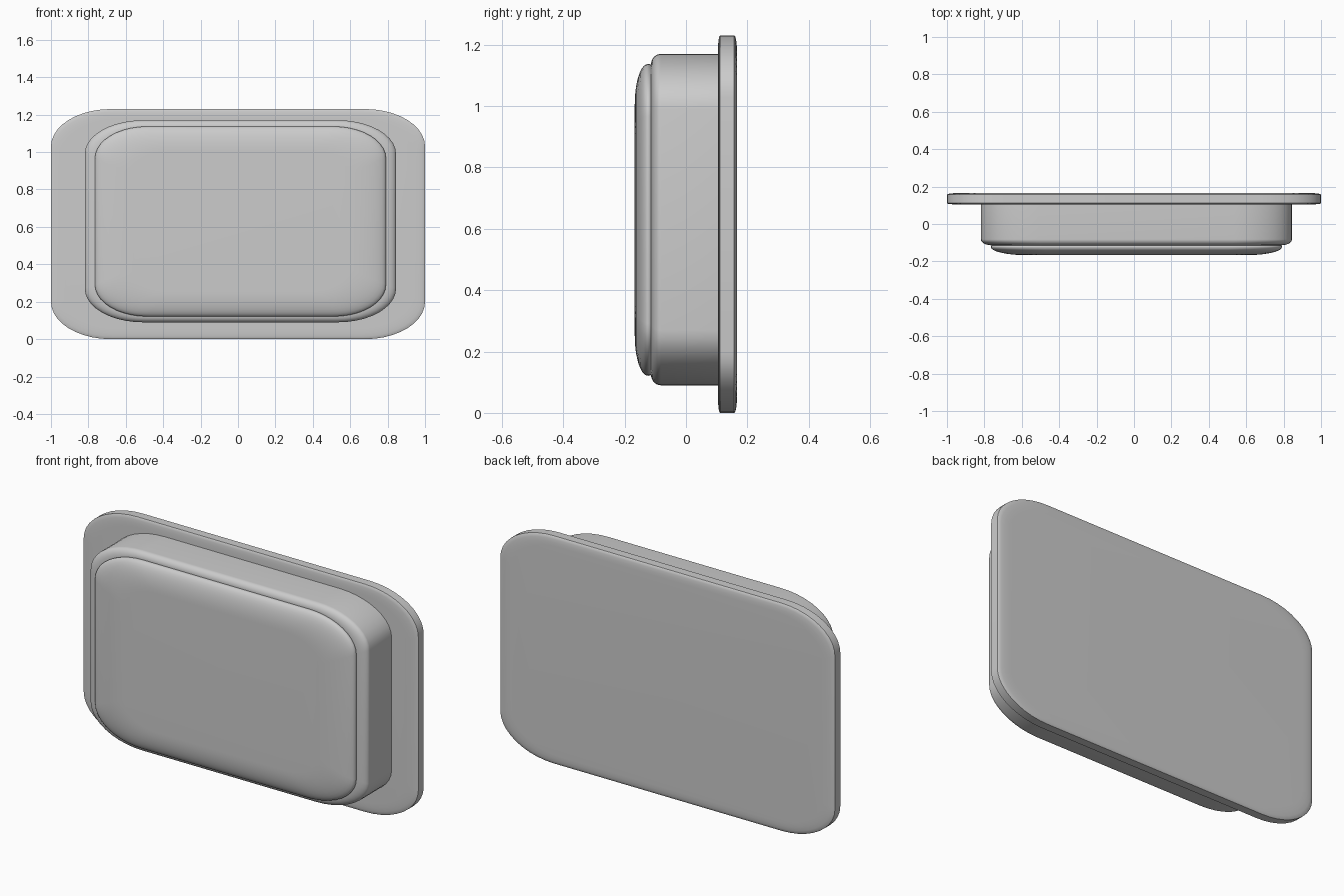
import bpy
import bmesh
import math

cube = bpy.data.objects.get("Cube")
if cube:
    bpy.data.objects.remove(cube, do_unlink=True)

# Single plain grey
grey = bpy.data.materials.new("light grey")
grey.use_nodes = True
grey.diffuse_color = (0.6, 0.6, 0.6, 1)
grey.node_tree.nodes["Principled BSDF"].inputs["Base Color"].default_value = (0.6, 0.6, 0.6, 1)

STEPS = 10  # segments per rounded corner


def outline(center, half, corner):
    """Rectangle with elliptical corners, in the x-z plane."""
    points = []
    for quarter, (sx, sz) in enumerate([(1, 1), (-1, 1), (-1, -1), (1, -1)]):
        for i in range(STEPS + 1):
            a = math.pi / 2 * (quarter + i / STEPS)
            points.append((center[0] + sx * (half[0] - corner[0]) + corner[0] * math.cos(a),
                           center[1] + sz * (half[1] - corner[1]) + corner[1] * math.sin(a)))
    return points


def rounded_slab(name, center, half, corner, profile):
    """Loft rounded outlines along y; profile rows are (y, inset x, inset z)."""
    bm = bmesh.new()
    rings = []
    for y, ix, iz in profile:
        size = (half[0] - ix, half[1] - iz)
        radius = (corner[0] * size[0] / half[0], corner[1] * size[1] / half[1])
        rings.append([bm.verts.new((x, y, z)) for x, z in outline(center, size, radius)])
    for a, b in zip(rings, rings[1:]):
        for i in range(len(a)):
            j = (i + 1) % len(a)
            bm.faces.new((a[i], a[j], b[j], b[i]))
    bm.faces.new(rings[0])
    bm.faces.new(rings[-1])
    bmesh.ops.recalc_face_normals(bm, faces=bm.faces)
    mesh = bpy.data.meshes.new(name)
    bm.to_mesh(mesh)
    bm.free()
    mesh.materials.append(grey)
    obj = bpy.data.objects.new(name, mesh)
    bpy.context.collection.objects.link(obj)
    bpy.ops.object.select_all(action="DESELECT")
    obj.select_set(True)
    bpy.context.view_layer.objects.active = obj
    bpy.ops.object.shade_smooth_by_angle(angle=math.radians(35))
    return obj


def round_over(y_start, y_end, inset_x, inset_z, steps=8):
    """Quarter-ellipse edge from the full outline in to the face."""
    rows = []
    for i in range(steps + 1):
        a = math.pi / 2 * i / steps
        k = 1 - math.cos(a)
        rows.append((y_start + (y_end - y_start) * math.sin(a), inset_x * k, inset_z * k))
    return rows


# Wide back plate with thin softened rims
rounded_slab("back_plate", (0, 0.615), (1, 0.615), (0.32, 0.2),
             round_over(0.111, 0.104, 0.07, 0.05, 4)[::-1]
             + round_over(0.157, 0.166, 0.07, 0.05, 4))

# Main body with a rounded front edge
rounded_slab("body", (0.013, 0.63), (0.832, 0.54), (0.31, 0.18),
             [(0.12, 0, 0)] + round_over(-0.082, -0.114, 0.06, 0.035))

# Pillowed front panel, tucked in slightly where it meets the body
rounded_slab("front_panel", (0.013, 0.629), (0.778, 0.508), (0.28, 0.17),
             round_over(-0.122, -0.108, 0.02, 0.012, 4)[::-1]
             + round_over(-0.124, -0.167, 0.2, 0.13, 10))
